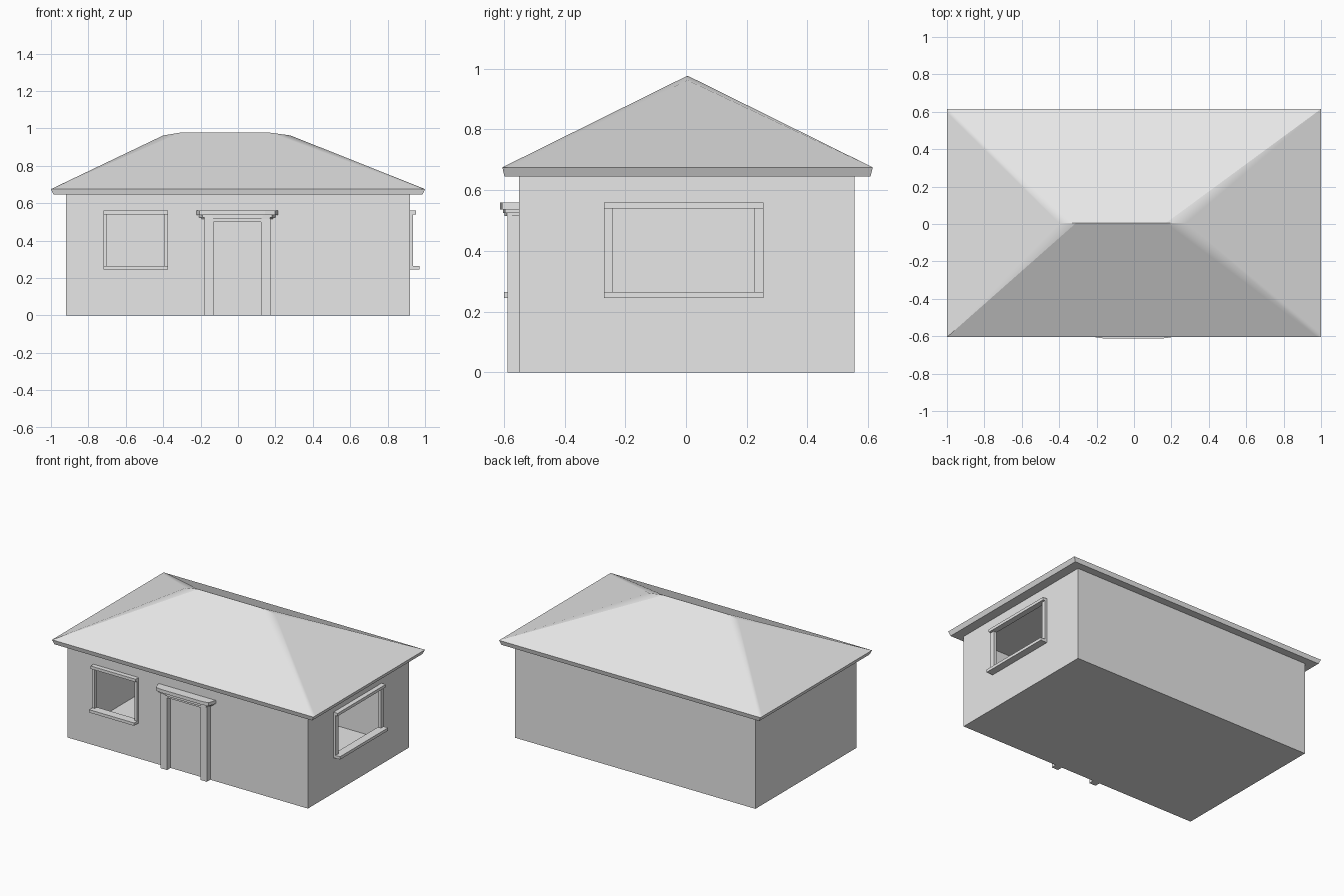
import bpy
import bmesh

cube = bpy.data.objects.get("Cube")
if cube:
    bpy.data.objects.remove(cube)

grey = bpy.data.materials.new("light_grey")
grey.use_nodes = True
COLOUR = (0.8, 0.8, 0.8, 1)
grey.diffuse_color = COLOUR
grey.node_tree.nodes["Principled BSDF"].inputs["Base Color"].default_value = COLOUR


def make(name, verts, faces):
    mesh = bpy.data.meshes.new(name)
    mesh.from_pydata(verts, [], faces)
    bm = bmesh.new()
    bm.from_mesh(mesh)
    bmesh.ops.recalc_face_normals(bm, faces=bm.faces)
    bm.to_mesh(mesh)
    bm.free()
    mesh.materials.append(grey)
    obj = bpy.data.objects.new(name, mesh)
    bpy.context.collection.objects.link(obj)
    return obj


def prism(name, plan, z0, z1):
    """Extrude a plan outline between two heights."""
    n = len(plan)
    verts = [(x, y, z) for z in (z0, z1) for x, y in plan]
    sides = [(i, (i + 1) % n, (i + 1) % n + n, i + n) for i in range(n)]
    return make(name, verts, sides + [tuple(range(n)), tuple(range(n, 2 * n))])


def box(name, x0, x1, y0, y1, z0, z1):
    return prism(name, [(x0, y0), (x1, y0), (x1, y1), (x0, y1)], z0, z1)


def cut(target, cutter):
    mod = target.modifiers.new("cut", "BOOLEAN")
    mod.operation = "DIFFERENCE"
    mod.solver = "EXACT"
    mod.object = cutter
    cutter.hide_render = True


WALL_X, FRONT, BACK, WALL_TOP, SKIN = 0.92, -0.55, 0.555, 0.645, 0.008
SILL, HEAD = (0.245, 0.265), (0.54, 0.56)

# Hollow walls with floor and ceiling
walls = box("walls", -WALL_X, WALL_X, FRONT, BACK, 0, WALL_TOP)
cutters = [
    box("room_cutter", SKIN - WALL_X, WALL_X - SKIN, FRONT + SKIN, BACK - SKIN,
        SKIN, WALL_TOP - SKIN),
    box("front_window_cutter", -0.70, -0.395, FRONT - 0.05, FRONT + 0.05, SILL[1], HEAD[0]),
    box("side_window_cutter", WALL_X - 0.05, WALL_X + 0.05, -0.24, 0.225, SILL[1], HEAD[0]),
]
for cutter in cutters:
    cut(walls, cutter)
bpy.context.view_layer.update()
evaluated = walls.evaluated_get(bpy.context.evaluated_depsgraph_get())
cut_mesh = bpy.data.meshes.new_from_object(evaluated)
walls.modifiers.clear()
walls.data = cut_mesh
for cutter in cutters:
    bpy.data.objects.remove(cutter)


# Window frames: thin jambs, deeper head, deepest sill
def window(name, lo, hi, border, on_front):
    def bar(part, u0, u1, depth, z0, z1):
        if on_front:
            box(name + part, u0, u1, FRONT - depth, FRONT + SKIN, z0, z1)
        else:
            box(name + part, WALL_X - SKIN, WALL_X + depth, u0, u1, z0, z1)

    bar("_sill", lo, hi, 0.05, *SILL)
    bar("_head", lo, hi, 0.032, *HEAD)
    bar("_jamb_a", lo, lo + border, 0.016, SILL[1], HEAD[0])
    bar("_jamb_b", hi - border, hi, 0.016, SILL[1], HEAD[0])


window("front_window", -0.72, -0.375, 0.02, True)
window("side_window", -0.27, 0.255, 0.03, False)

# Door surround
DOOR_X, DOOR_FACE = -0.004, -0.588
for side, name in ((-1, "door_jamb_right"), (1, "door_jamb_left")):
    inner, outer = DOOR_X + side * 0.127, DOOR_X + side * 0.177
    box(name, min(inner, outer), max(inner, outer), DOOR_FACE, FRONT, 0, 0.5)
box("door_header", DOOR_X - 0.177, DOOR_X + 0.177, DOOR_FACE, FRONT, 0.5, 0.515)


# Stepped cornice above the door
def cornice(name, half, out, z0, z1):
    right = [(half, FRONT), (half - 0.018, out + 0.007), (half - 0.07, out)]
    plan = [(DOOR_X + x, y) for x, y in right]
    plan += [(DOOR_X - x, y) for x, y in reversed(right)]
    prism(name, plan, z0, z1)


cornice("cornice_bottom", 0.192, -0.597, 0.515, 0.524)
cornice("cornice_middle", 0.204, -0.603, 0.524, 0.537)
cornice("cornice_top", 0.219, -0.613, 0.537, 0.56)

# Hipped roof with softened hips and a sloping fascia
EAVE, YC, HALF_Y, NIP = 0.675, 0.005, 0.61, 0.02
eaves = [(-1, -HALF_Y), (1 - NIP, -HALF_Y), (1, -HALF_Y), (1, NIP - HALF_Y),
         (1, HALF_Y), (NIP - 1, HALF_Y), (-1, HALF_Y), (-1, HALF_Y - NIP)]
verts = [(x, y + YC, EAVE) for x, y in eaves]
verts += [(x * 0.986, y * 0.988 + YC, WALL_TOP) for x, y in eaves]
ridge_a, ridge_b, hip_a, hip_b = range(16, 20)
verts += [(-0.31, YC, 0.977), (0.17, YC, 0.977), (-0.4, YC, 0.962), (0.28, YC, 0.962)]
faces = [(0, 1, ridge_b, ridge_a), (4, 5, ridge_a, ridge_b),
         (3, 4, hip_b), (7, 0, hip_a),
         (1, 3, hip_b, ridge_b), (5, 7, hip_a, ridge_a),
         (4, ridge_b, hip_b), (0, ridge_a, hip_a),
         (1, 2, 3), (5, 6, 7), tuple(range(8, 16))]
faces += [(i, (i + 1) % 8, (i + 1) % 8 + 8, i + 8) for i in range(8)]
roof = make("roof", verts, faces)

bpy.ops.object.select_all(action="DESELECT")
roof.select_set(True)
bpy.context.view_layer.objects.active = roof
bpy.ops.object.shade_smooth_by_angle()

# Two hips stay crisp
for edge in roof.data.edges:
    if set(edge.vertices) in ({0, ridge_a}, {4, ridge_b}):
        edge.use_edge_sharp = True
weighted = roof.modifiers.new("even_slopes", "WEIGHTED_NORMAL")
weighted.keep_sharp = True
weighted.weight = 100
